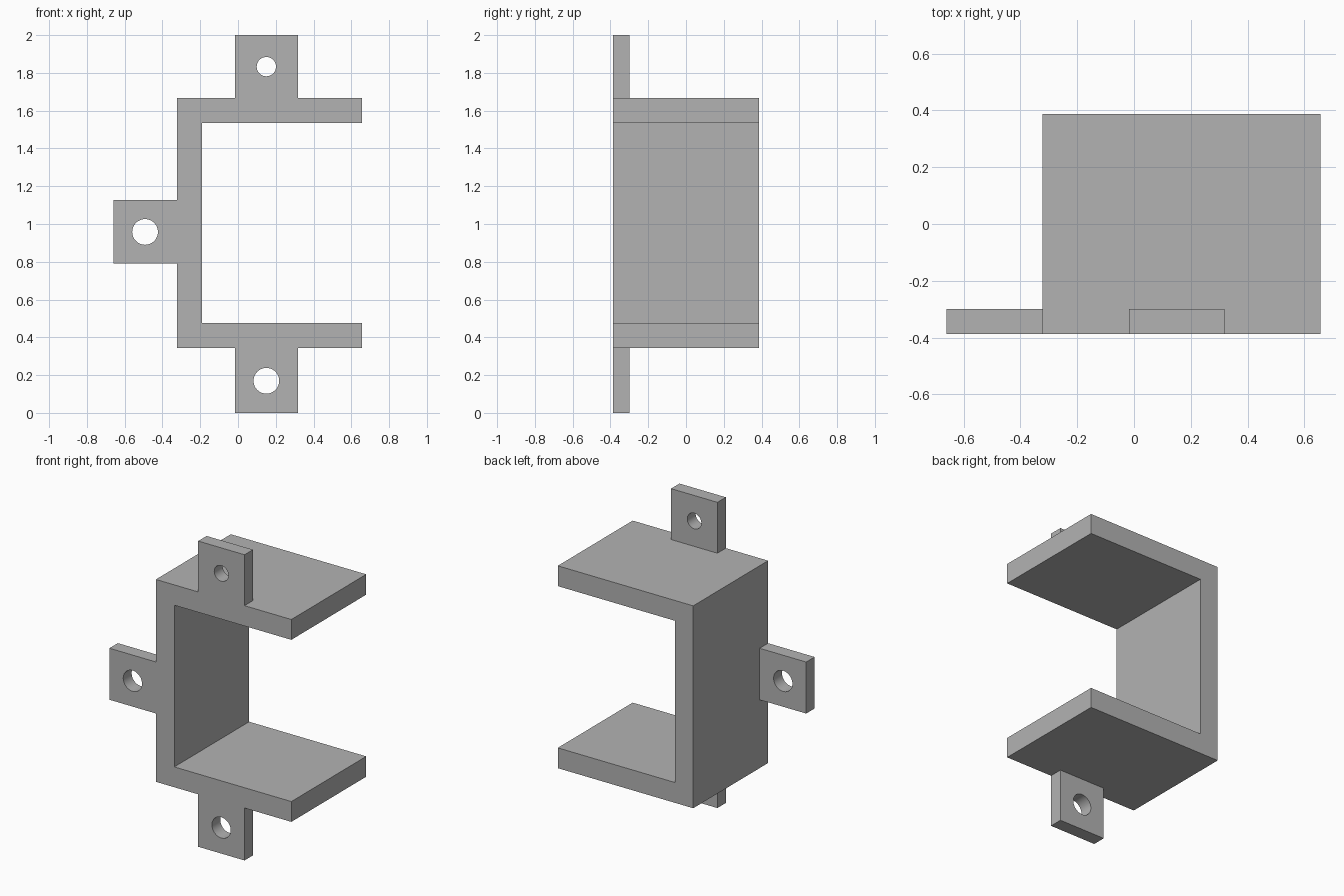
import bpy
import bmesh
from math import cos, sin, tau, radians

cube = bpy.data.objects.get("Cube")
if cube:
    bpy.data.objects.remove(cube, do_unlink=True)

GREY = (0.45, 0.45, 0.45, 1.0)
metal = bpy.data.materials.new("plain_grey")
metal.use_nodes = True
metal.diffuse_color = GREY
metal.node_tree.nodes["Principled BSDF"].inputs["Base Color"].default_value = GREY

FRONT, BACK = -0.387, 0.387
TAB_THICKNESS = 0.087


def circle(cx, cz, radius, sides=48):
    return [(cx + radius * cos(tau * i / sides), cz + radius * sin(tau * i / sides))
            for i in range(sides)]


def extruded(name, loops, depth):
    """Fill flat outlines (the later ones are holes) and extrude from the front to the back."""
    bm = bmesh.new()
    edges = []
    for loop in loops:
        verts = [bm.verts.new((x, FRONT, z)) for x, z in loop]
        edges += [bm.edges.new((a, b)) for a, b in zip(verts, verts[1:] + verts[:1])]
    bmesh.ops.triangle_fill(bm, edges=edges, use_beauty=True, normal=(0, -1, 0))
    result = bmesh.ops.extrude_face_region(bm, geom=bm.faces[:], use_keep_orig=True)
    moved = [g for g in result["geom"] if isinstance(g, bmesh.types.BMVert)]
    bmesh.ops.translate(bm, verts=moved, vec=(0, depth, 0))
    bmesh.ops.recalc_face_normals(bm, faces=bm.faces[:])
    mesh = bpy.data.meshes.new(name)
    bm.to_mesh(mesh)
    bm.free()
    mesh.materials.append(metal)
    obj = bpy.data.objects.new(name, mesh)
    bpy.context.collection.objects.link(obj)
    bpy.ops.object.select_all(action="DESELECT")
    obj.select_set(True)
    bpy.context.view_layer.objects.active = obj
    bpy.ops.object.shade_smooth_by_angle(angle=radians(30))
    return obj


def tab(name, x0, x1, z0, z1, hole):
    outline = [(x0, z0), (x1, z0), (x1, z1), (x0, z1)]
    extruded(name, [outline, circle(*hole)], TAB_THICKNESS)


# Channel frame, open towards +x
left, right, inner = -0.323, 0.657, -0.19
low, high, wall = 0.343, 1.667, 0.133
extruded("channel_frame", [[
    (left, low), (right, low), (right, low + wall), (inner, low + wall),
    (inner, high - wall), (right, high - wall), (right, high), (left, high),
]], BACK - FRONT)

# Mounting tabs, flush with the front
tab("top_tab", -0.017, 0.318, high, 2.0, (0.15, 1.833, 0.051))
tab("bottom_tab", -0.017, 0.318, 0.0, low, (0.15, 0.17, 0.068))
tab("side_tab", -0.66, left, 0.79, 1.127, (-0.492, 0.958, 0.068))
